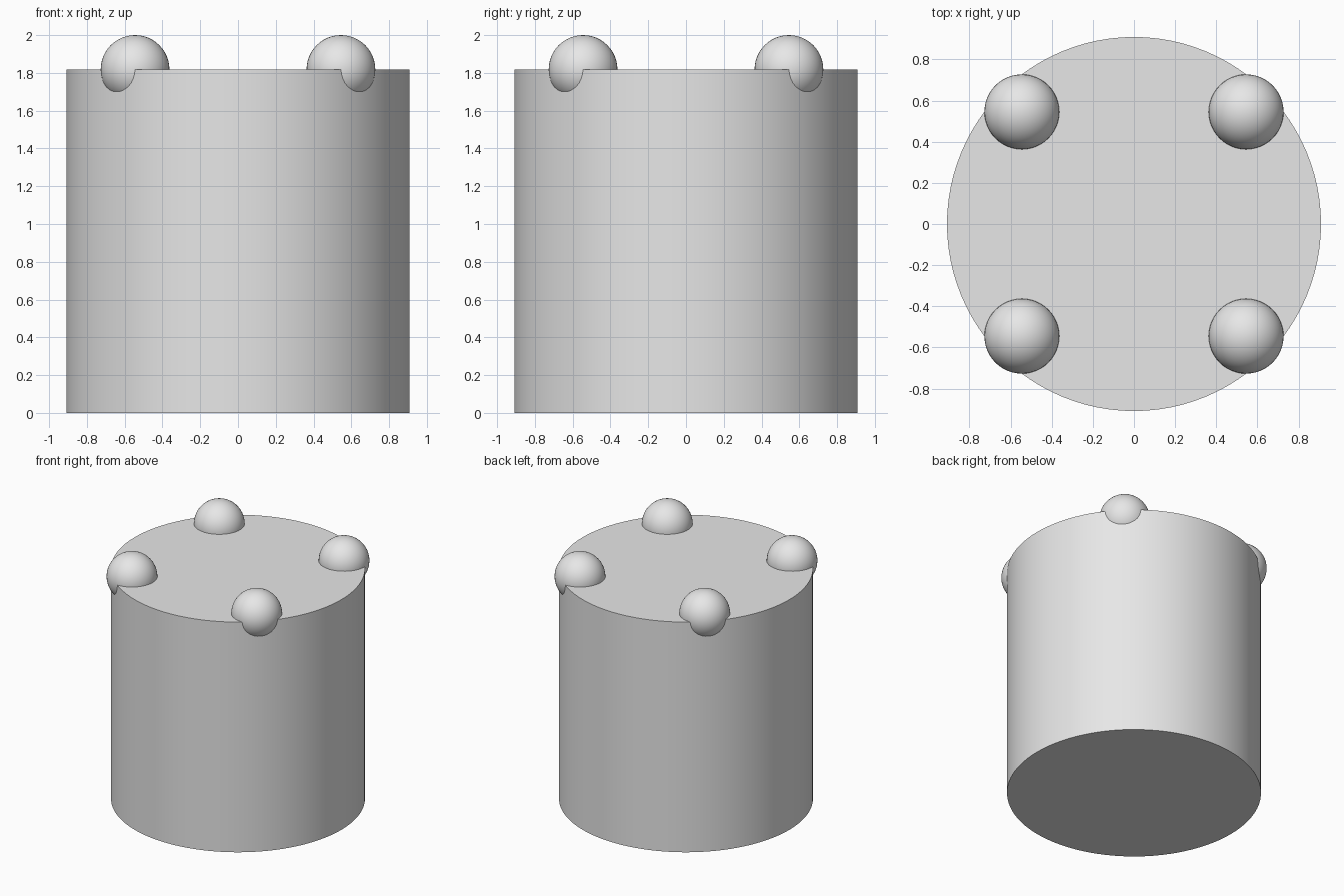
import bpy
from math import radians

cube = bpy.data.objects.get("Cube")
if cube:
    bpy.data.objects.remove(cube, do_unlink=True)

RADIUS = 0.909
HEIGHT = 1.818
BALL_RADIUS = 0.182
BALL_OFFSET = 0.545

# Single plain grey material
grey = bpy.data.materials.new("light_grey")
grey.use_nodes = True
colour = (0.8, 0.8, 0.8, 1)
grey.diffuse_color = colour
grey.node_tree.nodes["Principled BSDF"].inputs["Base Color"].default_value = colour


def finish(name):
    """Name, colour and smooth the newly added part."""
    part = bpy.context.object
    part.name = name
    part.data.materials.append(grey)
    bpy.ops.object.shade_smooth_by_angle(angle=radians(30))


# Upright drum body
bpy.ops.mesh.primitive_cylinder_add(
    vertices=96, radius=RADIUS, depth=HEIGHT, location=(0, 0, HEIGHT / 2))
finish("drum_body")

# Four balls sunk halfway into the top rim
for depth_name, y in (("front", -BALL_OFFSET), ("back", BALL_OFFSET)):
    for side_name, x in (("right", -BALL_OFFSET), ("left", BALL_OFFSET)):
        bpy.ops.mesh.primitive_uv_sphere_add(
            segments=48, ring_count=24, radius=BALL_RADIUS, location=(x, y, HEIGHT))
        finish(f"{depth_name}_{side_name}_ball")
